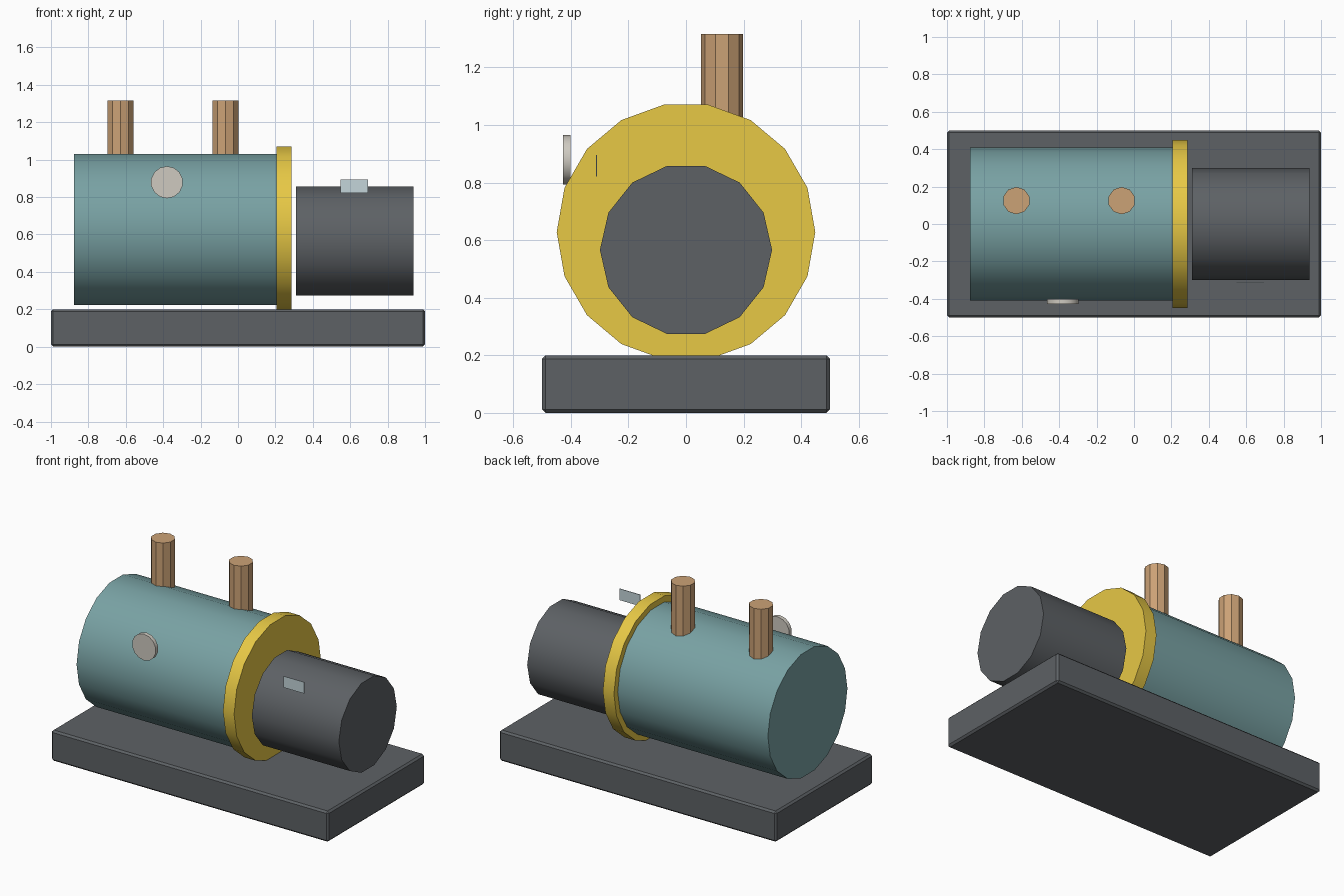
import bpy
from math import radians

if "Cube" in bpy.data.objects:
    bpy.data.objects.remove(bpy.data.objects["Cube"])


def material(name, rgb):
    m = bpy.data.materials.new(name)
    m.diffuse_color = (*rgb, 1)
    m.use_nodes = True
    m.node_tree.nodes["Principled BSDF"].inputs["Base Color"].default_value = m.diffuse_color
    return m


DARK = material("dark_grey", (0.11, 0.12, 0.13))
TEAL = material("teal", (0.19, 0.36, 0.37))
YELLOW = material("yellow", (0.80, 0.58, 0.06))
COPPER = material("copper", (0.60, 0.36, 0.18))
FACE = material("gauge_white", (0.62, 0.59, 0.53))
PLATE = material("plate_silver", (0.55, 0.66, 0.70))


def finish(name, mat):
    ob = bpy.context.object
    ob.name = name
    ob.data.materials.append(mat)
    return ob


def cylinder(name, mat, sides, radius, length, centre, axis):
    rot = {"x": (0, radians(90), 0), "y": (radians(90), 0, 0), "z": (0, 0, 0)}[axis]
    bpy.ops.mesh.primitive_cylinder_add(vertices=sides, radius=radius, depth=length,
                                        location=centre, rotation=rot)
    ob = finish(name, mat)
    bpy.ops.object.shade_smooth_by_angle(angle=radians(30))
    return ob


def box(name, mat, size, centre):
    bpy.ops.mesh.primitive_cube_add(size=1, location=centre)
    ob = finish(name, mat)
    ob.scale = size
    bpy.ops.object.transform_apply(location=False, rotation=False, scale=True)
    return ob


# Bevelled base slab
base = box("base", DARK, (2, 1, 0.2), (0, 0, 0.1))
bevel = base.modifiers.new("edge_bevel", "BEVEL")
bevel.width = 0.012
bevel.segments = 1

# Compressor shell, end flange and motor, all lying along x
cylinder("shell", TEAL, 18, 0.41, 1.09, (-0.333, 0, 0.627), "x")
cylinder("flange", YELLOW, 18, 0.449, 0.08, (0.246, 0, 0.628), "x")
cylinder("motor", DARK, 14, 0.299, 0.628, (0.623, 0, 0.566), "x")

# Pair of upright pipes
for side, x in (("left", -0.629), ("right", -0.066)):
    cylinder("pipe_" + side, COPPER, 10, 0.073, 0.41, (x, 0.125, 1.11), "z")

# Gauge disc and name plate on the front
cylinder("gauge", FACE, 14, 0.086, 0.026, (-0.38, -0.414, 0.879), "y")
box("plate", PLATE, (0.148, 0.004, 0.074), (0.622, -0.311, 0.858))
